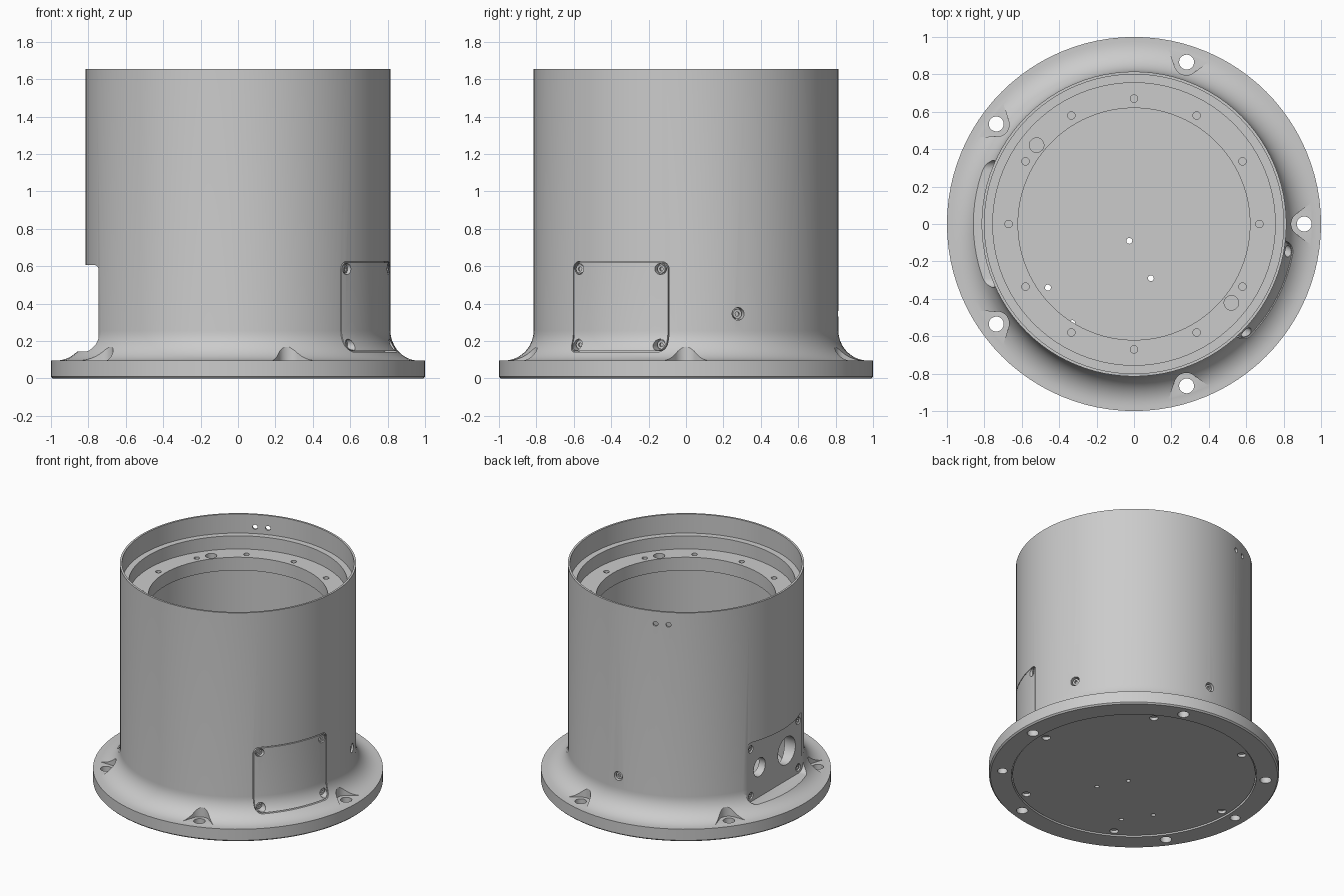
import bpy, bmesh
from math import sin, cos, pi, radians, sqrt
from mathutils import Matrix

if "Cube" in bpy.data.objects:
    bpy.data.objects.remove(bpy.data.objects["Cube"])


def finish(bm, name):
    bmesh.ops.recalc_face_normals(bm, faces=bm.faces)
    mesh = bpy.data.meshes.new(name)
    bm.to_mesh(mesh)
    bm.free()
    obj = bpy.data.objects.new(name, mesh)
    bpy.context.collection.objects.link(obj)
    return obj


def lathe(name, profile, segments=96):
    """Revolve a closed (radius, z) profile around z."""
    bm = bmesh.new()
    rings = [[bm.verts.new((r * cos(2 * pi * i / segments), r * sin(2 * pi * i / segments), z))
              for r, z in profile] for i in range(segments)]
    n = len(profile)
    for i in range(segments):
        a, b = rings[i], rings[(i + 1) % segments]
        for j in range(n):
            k = (j + 1) % n
            bm.faces.new((a[j], b[j], b[k], a[k]))
    return finish(bm, name)


def arc(cx, cy, r, a0, a1, steps):
    return [(cx + r * cos(radians(a0 + (a1 - a0) * i / steps)),
             cy + r * sin(radians(a0 + (a1 - a0) * i / steps))) for i in range(steps + 1)]


def circle(cx, cy, r, n=24):
    return arc(cx, cy, r, 0, 360 - 360 / n, n - 1)


def rounded_rect(hw, z0, z1, r):
    return (arc(hw - r, z1 - r, r, 0, 90, 6) + arc(-hw + r, z1 - r, r, 90, 180, 6)
            + arc(-hw + r, z0 + r, r, 180, 270, 6) + arc(hw - r, z0 + r, r, 270, 360, 6))


def side(az):
    """Frame facing outward at an azimuth: u tangential, v up, w outward."""
    a = radians(az)
    return Matrix(((-sin(a), 0, cos(a)), (cos(a), 0, sin(a)), (0, 1, 0))).to_4x4()


def spin(az):
    return Matrix.Rotation(radians(az), 4, 'Z')


def prisms(name, items):
    """One object from many (outline, w0, w1, frame) extrusions."""
    bm = bmesh.new()
    for pts, w0, w1, frame in items:
        lo = [bm.verts.new(frame @ Matrix.Translation((u, v, w0)).translation) for u, v in pts]
        hi = [bm.verts.new(frame @ Matrix.Translation((u, v, w1)).translation) for u, v in pts]
        bm.faces.new(lo[::-1])
        bm.faces.new(hi)
        for i in range(len(pts)):
            j = (i + 1) % len(pts)
            bm.faces.new((lo[i], lo[j], hi[j], hi[i]))
    return finish(bm, name)


def boolean(obj, items, operation='DIFFERENCE'):
    cutter = prisms("cutter", items)
    cutter.hide_render = True
    mod = obj.modifiers.new("cut", 'BOOLEAN')
    mod.operation, mod.solver, mod.object = operation, 'EXACT', cutter
    deps = bpy.context.evaluated_depsgraph_get()
    deps.update()
    mesh = bpy.data.meshes.new_from_object(obj.evaluated_get(deps))
    obj.modifiers.clear()
    obj.data = mesh
    bpy.data.objects.remove(cutter)


# Housing profile: flange, fillet, thin rim, stepped ledges, inner cavity
profile = ([(0.845, 0), (0.99, 0), (1, 0.01), (1, 0.095)]
           + arc(0.975, 0.255, 0.16, 270, 180, 12)
           + [(0.815, 1.655), (0.80, 1.655), (0.80, 1.51), (0.755, 1.51), (0.755, 1.41),
              (0.62, 1.41), (0.62, 1.31), (0.70, 1.31), (0.70, 0.06), (0.845, 0.06)])
housing = lathe("housing", profile)
cover = lathe("access_cover", profile)

COVER_AZ, POCKET_AZ = -27, 180
flange_az = [72 * i for i in range(5)]
cover_screws = [(u, z) for u in (-0.244, 0.244) for z in (0.18, 0.585)]
panel_screws = [(u, z) for u in (-0.285, 0.285) for z in (0.19, 0.545)]
port_az = (20, 90)

# First cuts: connector pocket, cover recess, bolt pads in the fillet
pad = [(1.2, -0.30)] + arc(0.905, 0, 0.065, 235, 125, 10) + [(1.2, 0.30)]
boolean(housing, [(rounded_rect(0.34, 0.145, 0.605, 0.05), 0.745, 1.3, side(POCKET_AZ)),
                  (rounded_rect(0.287, 0.14, 0.625, 0.04), 0.745, 1.3, side(COVER_AZ))]
        + [(pad, 0.097, 0.4, spin(a)) for a in flange_az])

# Second cuts: all the holes
holes = [(circle(0.91, 0, 0.04), -0.1, 0.3, spin(a)) for a in flange_az]
holes += [(circle(0.91, 0, 0.035), -0.1, 0.04, spin(a)) for a in (-36, 180)]
holes += [(circle(0.67, 0, 0.02, 16), 1.35, 1.5, spin(30 * i)) for i in range(12)]
holes += [(circle(0.67, 0, 0.039), 1.36, 1.5, spin(a)) for a in (-39, 141)]
holes += [(circle(-0.18, 0.37, 0.07), 0.55, 0.9, side(POCKET_AZ)),
          (circle(0.147, 0.37, 0.105), 0.55, 0.9, side(POCKET_AZ))]
holes += [(circle(u, z, 0.027), 0.722, 0.9, side(POCKET_AZ)) for u, z in panel_screws]
holes += [(circle(0, 0.345, 0.034), 0.775, 0.9, side(a)) for a in port_az]
holes += [(circle(0, 1.56, 0.018, 16), 0.77, 0.9, side(a)) for a in (110, 116.5)]
boolean(housing, holes)

# Flush access cover with counterbored corners
boolean(cover, [(rounded_rect(0.281, 0.146, 0.619, 0.036), 0.745, 1.3, side(COVER_AZ))], 'INTERSECT')
boolean(cover, [(circle(u, z, 0.03), 0.753, 1.0, side(COVER_AZ)) for u, z in cover_screws])

# Bottom plate with drain and screw holes
plate = prisms("bottom_plate", [(circle(0, 0, 0.838, 96), 0.008, 0.06, Matrix())])
drill = [(circle(x, y, 0.016, 16), -0.1, 0.2, Matrix())
         for x, y in ((-0.025, -0.09), (0.09, -0.29), (-0.46, -0.34), (-0.33, -0.53))]
drill += [(circle(0.79, 0, 0.03), -0.1, 0.03, spin(60 * i)) for i in range(6)]
boolean(plate, drill)


# Socket head screws
def screws(name, spots, r, w0, w1):
    obj = prisms(name, [(circle(u, v, r, 20), w0, w1, f) for u, v, f in spots])
    boolean(obj, [(circle(u, v, r * 0.5, 6), w1 - 0.012, w1 + 0.05, f) for u, v, f in spots])
    return obj


parts = [housing, cover, plate,
         screws("cover_screws", [(u, z, side(COVER_AZ)) for u, z in cover_screws], 0.023, 0.75, 0.77),
         screws("panel_screws", [(u, z, side(POCKET_AZ)) for u, z in panel_screws], 0.021, 0.718, 0.738),
         screws("port_plugs", [(0, 0.345, side(a)) for a in port_az], 0.025, 0.77, 0.803)]

# Smooth curved walls, keep machined edges crisp
for obj in parts:
    bpy.ops.object.select_all(action='DESELECT')
    obj.select_set(True)
    bpy.context.view_layer.objects.active = obj
    bpy.ops.object.shade_smooth_by_angle(angle=radians(30))
